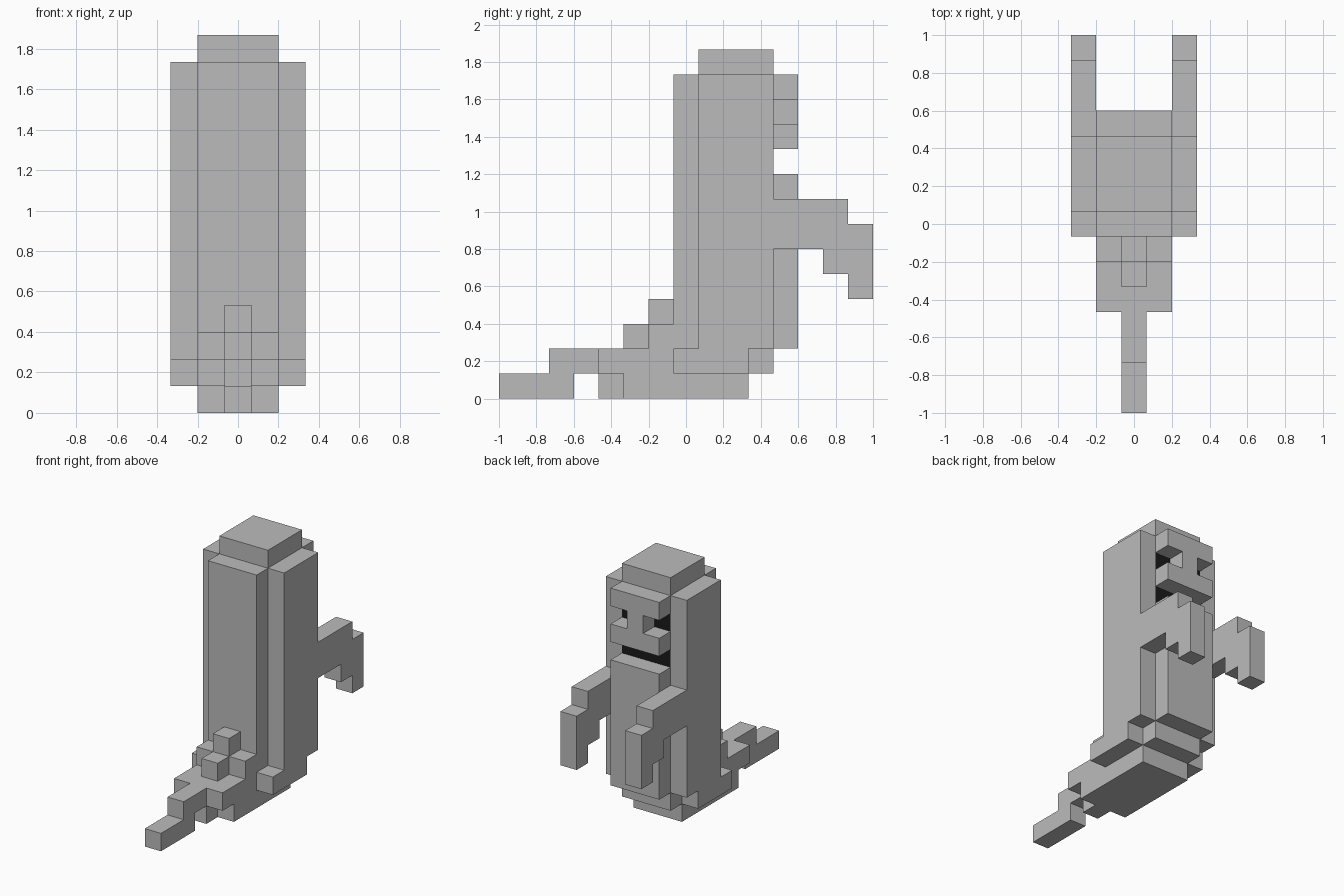
import bpy
import bmesh

cube = bpy.data.objects.get("Cube")
if cube:
    bpy.data.objects.remove(cube, do_unlink=True)

U = 2 / 15                      # one block
X0, Y0 = -2.5 * U, -7.5 * U     # corner of the block grid


def material(name, colour):
    mat = bpy.data.materials.new(name)
    mat.use_nodes = True
    mat.diffuse_color = colour
    bsdf = next(n for n in mat.node_tree.nodes if n.type == 'BSDF_PRINCIPLED')
    bsdf.inputs["Base Color"].default_value = colour
    return mat


GREY = material("grey", (0.5, 0.5, 0.5, 1))
BLACK = material("black", (0.01, 0.01, 0.01, 1))


def prism(name, outline, x0, x1, mat=GREY):
    """Extrude a (y, z) outline from x0 to x1, all in block units."""
    bm = bmesh.new()
    face = bm.faces.new([bm.verts.new((X0 + x0 * U, Y0 + y * U, z * U)) for y, z in outline])
    ext = bmesh.ops.extrude_face_region(bm, geom=[face])
    verts = [g for g in ext["geom"] if isinstance(g, bmesh.types.BMVert)]
    bmesh.ops.translate(bm, verts=verts, vec=((x1 - x0) * U, 0, 0))
    bmesh.ops.recalc_face_normals(bm, faces=bm.faces)
    mesh = bpy.data.meshes.new(name)
    bm.to_mesh(mesh)
    bm.free()
    mesh.materials.append(mat)
    obj = bpy.data.objects.new(name, mesh)
    bpy.context.scene.collection.objects.link(obj)
    return obj


def box(name, x, y, z, mat=GREY):
    return prism(name, [(y[0], z[0]), (y[1], z[0]), (y[1], z[1]), (y[0], z[1])], *x, mat)


MID = (1, 4)

# Torso and head, with the dark face set in behind the mask
box("torso", MID, (7, 10), (1, 13))
box("chest", MID, (10, 11), (1, 9))
box("belly", MID, (11, 12), (2, 9))
box("dark_face", MID, (10, 11), (9, 13), BLACK)
box("head_top", MID, (8, 11), (13, 14))

# Mask: brow, nose and upper jaw leave the eyes and mouth open
box("brow", MID, (11, 12), (12, 13))
box("nose", (2, 3), (11, 12), (11, 12))
box("upper_jaw", MID, (11, 12), (10, 11))

# Sides, hips and arms
for side, x in (("right", (0, 1)), ("left", (4, 5))):
    prism(side + "_flank", [(7, 1), (10, 1), (10, 2), (11, 2), (11, 13),
                            (8, 13), (8, 2), (7, 2)], *x)
    prism(side + "_arm", [(11, 6), (13, 6), (13, 5), (14, 5), (14, 4),
                          (15, 4), (15, 7), (14, 7), (14, 8), (11, 8)], *x)

# Base and the stepped tail root
box("base", MID, (5, 10), (0, 1))
box("base_tip", (2, 3), (4, 5), (0, 1))
prism("tail_root", [(4, 1), (7, 1), (7, 3), (6, 3), (6, 2), (4, 2)], *MID)

# Tail and the ridge above it
prism("tail", [(0, 0), (3, 0), (3, 1), (4, 1), (4, 2), (2, 2), (2, 1), (0, 1)], 2, 3)
box("ridge_lower", (2, 3), (5, 6), (2, 3))
box("ridge_upper", (2, 3), (6, 7), (3, 4))
